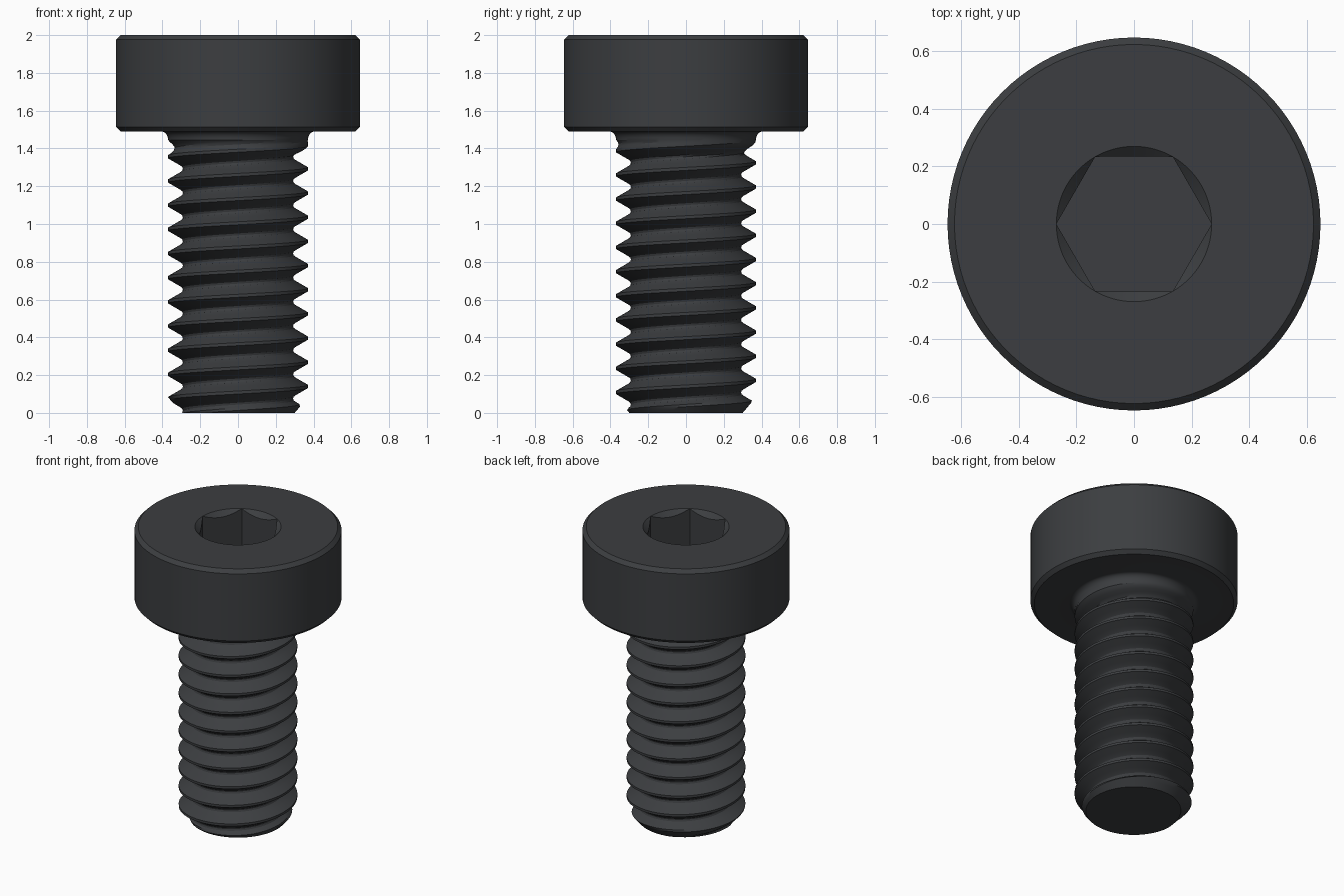
import bpy, bmesh, math

if "Cube" in bpy.data.objects:
    bpy.data.objects.remove(bpy.data.objects["Cube"])

N = 96                      # segments around
PITCH, R_MAJOR = 0.128, 0.37
CREST_Z = 0.14              # crest height at angle 0
SHANK_TOP = 1.445
HALF = [(0, 0), (0.0625, 0), (0.36, 0.066), (0.42, 0.075), (0.5, 0.078)]
ROWS = [0.0625, 0.16, 0.26, 0.36, 0.42, 0.5, 0.58, 0.64, 0.74, 0.84, 0.9375]

bm = bmesh.new()


def vert(r, a, z):
    return bm.verts.new((r * math.cos(a), r * math.sin(a), z))


def ang(j):
    return 2 * math.pi * j / N


def thread_radius(z, a):
    u = ((z - CREST_Z) / PITCH - a / (2 * math.pi)) % 1
    d = min(u, 1 - u)
    depth = 0.078
    for (d0, h0), (d1, h1) in zip(HALF, HALF[1:]):
        if d0 <= d <= d1:
            depth = h0 + (h1 - h0) * (d - d0) / (d1 - d0)
            break
    depth *= max(0, min(1, (SHANK_TOP - z) / 0.08))   # run-out under the head
    return min(R_MAJOR - depth, 0.30 + 0.85 * z)      # chamfered tip


# threaded shank: rows follow the helix, clamped at both ends
columns = []
for j in range(N):
    col = []
    for turn in range(15):
        for o in ROWS:
            z = CREST_Z + PITCH * (turn - 3 + o + j / N)
            z = max(0, min(SHANK_TOP, z))
            col.append(vert(thread_radius(z, ang(j)), ang(j), z))
    columns.append(col)
k = len(ROWS)
for j in range(N):
    a = columns[j]
    b = columns[j + 1] if j < N - 1 else columns[0][k:]
    for i in range(len(b) - 1):
        bm.faces.new((a[i], b[i], b[i + 1], a[i + 1]))


def cap(ring):
    z = ring[0].co.z
    c = bm.verts.new((0, 0, z))
    for j in range(N):
        bm.faces.new((ring[j], ring[(j + 1) % N], c))


cap([c[0] for c in columns])

# head: underside fillet, chamfered cylinder, top face
profile = [(R_MAJOR, SHANK_TOP)]
for s in range(1, 7):
    t = math.pi / 2 * s / 6
    profile.append((R_MAJOR + 0.035 * (1 - math.cos(t)),
                    SHANK_TOP + 0.045 * math.sin(t)))
profile += [(0.622, 1.49), (0.646, 1.514), (0.646, 1.976), (0.622, 2.0), (0.269, 2.0)]
rings = [[vert(r, ang(j), z) for j in range(N)] for r, z in profile]

# hex socket with conical lead-in
FLAT = 0.233


def hex_r(j):
    return FLAT / math.cos(math.radians((j * 360 / N) % 60 - 30))


rings.append([vert(hex_r(j), ang(j), min(2.0, 2.0 - (0.269 - hex_r(j)) * 0.9)) for j in range(N)])
rings.append([vert(hex_r(j), ang(j), 1.63) for j in range(N)])
for p, q in zip(rings, rings[1:]):
    for j in range(N):
        n = (j + 1) % N
        bm.faces.new((p[j], p[n], q[n], q[j]))
cap(rings[-1])

bmesh.ops.remove_doubles(bm, verts=bm.verts, dist=0.0002)
bmesh.ops.recalc_face_normals(bm, faces=bm.faces)
mesh = bpy.data.meshes.new("cap_screw")
bm.to_mesh(mesh)
bm.free()

# dark steel
mat = bpy.data.materials.new("dark_steel")
mat.diffuse_color = (0.045, 0.048, 0.052, 1)
mat.use_nodes = True
mat.node_tree.nodes["Principled BSDF"].inputs["Base Color"].default_value = mat.diffuse_color
mesh.materials.append(mat)
screw = bpy.data.objects.new("cap_screw", mesh)
bpy.context.collection.objects.link(screw)
bpy.context.view_layer.objects.active = screw
screw.select_set(True)
bpy.ops.object.shade_smooth_by_angle(angle=math.radians(30))
